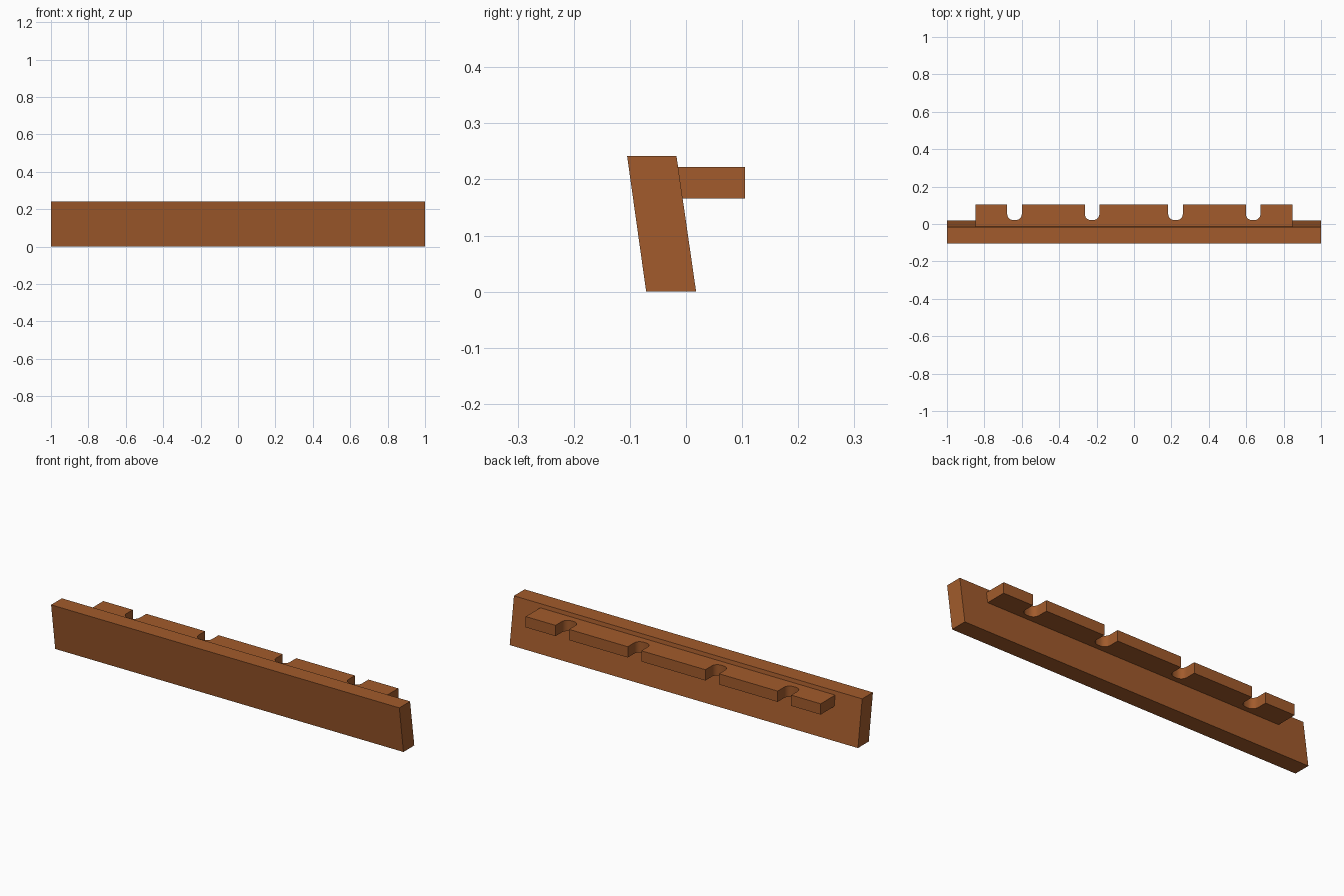
import bpy, bmesh, math
from mathutils import Vector

if "Cube" in bpy.data.objects:
    bpy.data.objects.remove(bpy.data.objects["Cube"])

wood = bpy.data.materials.new("warm_brown_wood")
wood.diffuse_color = (0.36, 0.105, 0.025, 1)
wood.use_nodes = True
wood.node_tree.nodes["Principled BSDF"].inputs["Base Color"].default_value = wood.diffuse_color


def prism(name, profile, offset):
    """Extrude a closed planar outline by an offset vector."""
    bm = bmesh.new()
    face = bm.faces.new([bm.verts.new(p) for p in profile])
    geo = bmesh.ops.extrude_face_region(bm, geom=[face])["geom"]
    bmesh.ops.translate(bm, vec=Vector(offset),
                        verts=[v for v in geo if isinstance(v, bmesh.types.BMVert)])
    bmesh.ops.recalc_face_normals(bm, faces=bm.faces)
    mesh = bpy.data.meshes.new(name)
    bm.to_mesh(mesh)
    bm.free()
    mesh.materials.append(wood)
    ob = bpy.data.objects.new(name, mesh)
    bpy.context.collection.objects.link(ob)
    bpy.context.view_layer.objects.active = ob
    ob.select_set(True)
    bpy.ops.object.shade_smooth_by_angle(angle=math.radians(30))
    ob.select_set(False)
    return ob


# Leaning front board
prism("front_board",
      [(-1, -0.071, 0), (-1, 0.018, 0), (-1, -0.017, 0.242), (-1, -0.105, 0.242)],
      (2, 0, 0))

# Rear rail with round-cornered notches along its back edge
HALF, BACK, FLOOR, W, R = 0.847, 0.105, 0.021, 0.039, 0.032
Z0, Z1 = 0.166, 0.222
outline = [(-HALF, -0.03), (-HALF, BACK)]
for cx in (-0.639, -0.224, 0.222, 0.637):
    outline.append((cx - W, BACK))
    for side, start in ((-1, 180), (1, 270)):
        for i in range(7):
            a = math.radians(start + 15 * i)
            outline.append((cx + side * (W - R) + R * math.cos(a),
                            FLOOR + R + R * math.sin(a)))
    outline.append((cx + W, BACK))
outline += [(HALF, BACK), (HALF, -0.03)]
prism("notched_rail", [(x, y, Z0) for x, y in outline], (0, 0, Z1 - Z0))
